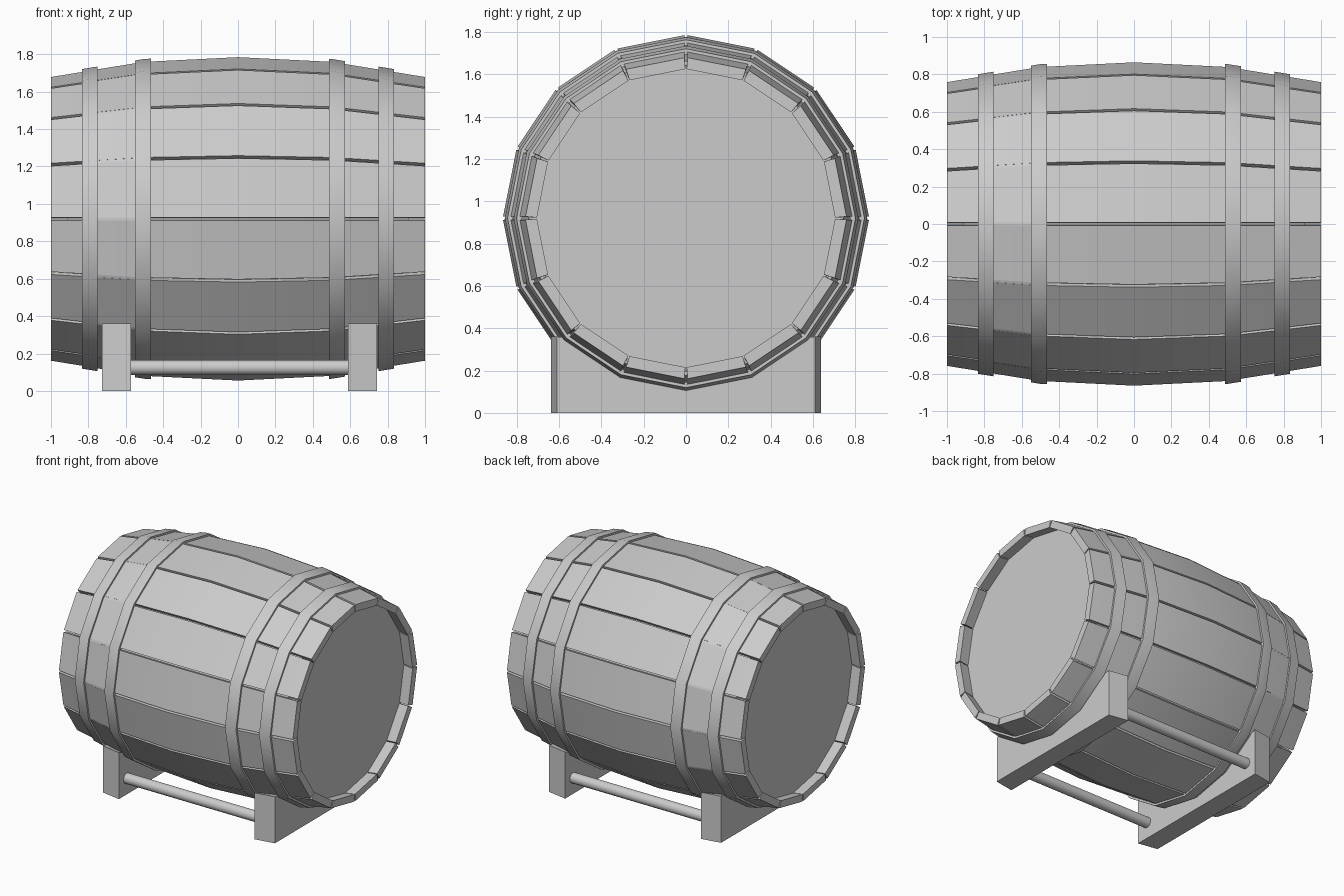
import bpy, bmesh
from math import sin, cos, pi, radians
from mathutils import Matrix

if "Cube" in bpy.data.objects:
    bpy.data.objects.remove(bpy.data.objects["Cube"])

AXIS_Z = 0.92
SIDES = 16
STEP = 2 * pi / SIDES


def radius(x):
    # bulge in straight runs: centre, half way and end
    a = abs(x)
    return 0.866 - 0.05 * a if a < 0.5 else 0.841 - 0.162 * (a - 0.5)


def finish(name, bm, smooth=True):
    bmesh.ops.recalc_face_normals(bm, faces=bm.faces[:])
    me = bpy.data.meshes.new(name)
    bm.to_mesh(me)
    bm.free()
    ob = bpy.data.objects.new(name, me)
    bpy.context.collection.objects.link(ob)
    if smooth:
        bpy.ops.object.select_all(action='DESELECT')
        ob.select_set(True)
        bpy.context.view_layer.objects.active = ob
        bpy.ops.object.shade_smooth_by_angle(angle=radians(30))
    return ob


def loft(bm, rings, closed=False):
    # skin consecutive rings of points; cap the ends unless closed
    vs = [[bm.verts.new(p) for p in ring] for ring in rings]
    n = len(vs[0])
    for i in range(len(vs) if closed else len(vs) - 1):
        a, b = vs[i], vs[(i + 1) % len(vs)]
        for j in range(n):
            k = (j + 1) % n
            bm.faces.new((a[j], a[k], b[k], b[j]))
    if not closed:
        bm.faces.new(vs[0])
        bm.faces.new(vs[-1])


def around(x, r):
    return [(x, r * cos(i * STEP), AXIS_Z + r * sin(i * STEP)) for i in range(SIDES)]


# staves: sixteen bowed boards with narrow gaps between them
bm = bmesh.new()
thick = 0.055
for i in range(SIDES):
    mid = (i + 0.5) * STEP
    c, s = cos(mid), sin(mid)
    rings = []
    for x in (-1, -0.5, 0, 0.5, 1):
        ring = []
        outer, inner = radius(x), radius(x) - thick
        for r, sign, gap in ((outer, -1, 0.008), (outer, 1, 0.008),
                             (inner, 1, 0.003), (inner, -1, 0.003)):
            h = r * cos(STEP / 2)
            t = sign * (r * sin(STEP / 2) - gap)
            ring.append((x, h * c - t * s, AXIS_Z + h * s + t * c))
        rings.append(ring)
    loft(bm, rings)
finish("barrel_staves", bm)

# core: closes the gaps from behind; its ends are the recessed heads
bm = bmesh.new()
loft(bm, [around(x, radius(x) - 0.03) for x in (-0.915, -0.5, 0, 0.5, 0.915)])
finish("barrel_core_and_heads", bm)

# hoops: thin bands following the bulge
for n, (x0, x1) in enumerate(((-0.835, -0.75), (-0.55, -0.465), (0.487, 0.573), (0.75, 0.835))):
    bm = bmesh.new()
    xs = [x0, x1] if not x0 < 0.5 < x1 and not x0 < -0.5 < x1 else [x0, 0.5 if x0 > 0 else -0.5, x1]
    profile = [(x, radius(x) + 0.014) for x in xs] + [(x, radius(x) - 0.012) for x in reversed(xs)]
    loft(bm, [[(x, r * cos(i * STEP), AXIS_Z + r * sin(i * STEP)) for x, r in profile]
              for i in range(SIDES)], closed=True)
    finish("hoop_%d" % (n + 1), bm)

# filler: closes the gaps between the two left hoops
bm = bmesh.new()
loft(bm, [around(x, radius(x) - 0.001) for x in (-0.76, -0.54)])
finish("left_gap_filler", bm)

# cradles: upright plates cut to the barrel's curve, slightly narrower outside
for side, sx, cx in (("left", -1, -0.65), ("right", 1, 0.665)):
    rings = []
    for off, half in ((-0.0775, 0.637), (0.0775, 0.61)):
        x = cx + sx * off
        r = radius(x) - 0.006
        arc = [(x, r * cos(a), AXIS_Z + r * sin(a))
               for a in (-pi / 2 + i * STEP for i in (2, 1, 0, -1, -2))]
        rings.append([(x, -half, 0), (x, half, 0), (x, half, 0.36)] + arc + [(x, -half, 0.36)])
    bm = bmesh.new()
    loft(bm, rings)
    finish("cradle_" + side, bm, smooth=False)

# rails: round bars joining the cradles
for side, y in (("front", -0.54), ("back", 0.54)):
    bm = bmesh.new()
    bmesh.ops.create_cone(bm, cap_ends=True, segments=16, radius1=0.04, radius2=0.04, depth=1.2,
                          matrix=Matrix.Translation((0.008, y, 0.125)) @ Matrix.Rotation(pi / 2, 4, 'Y'))
    finish("rail_" + side, bm)
